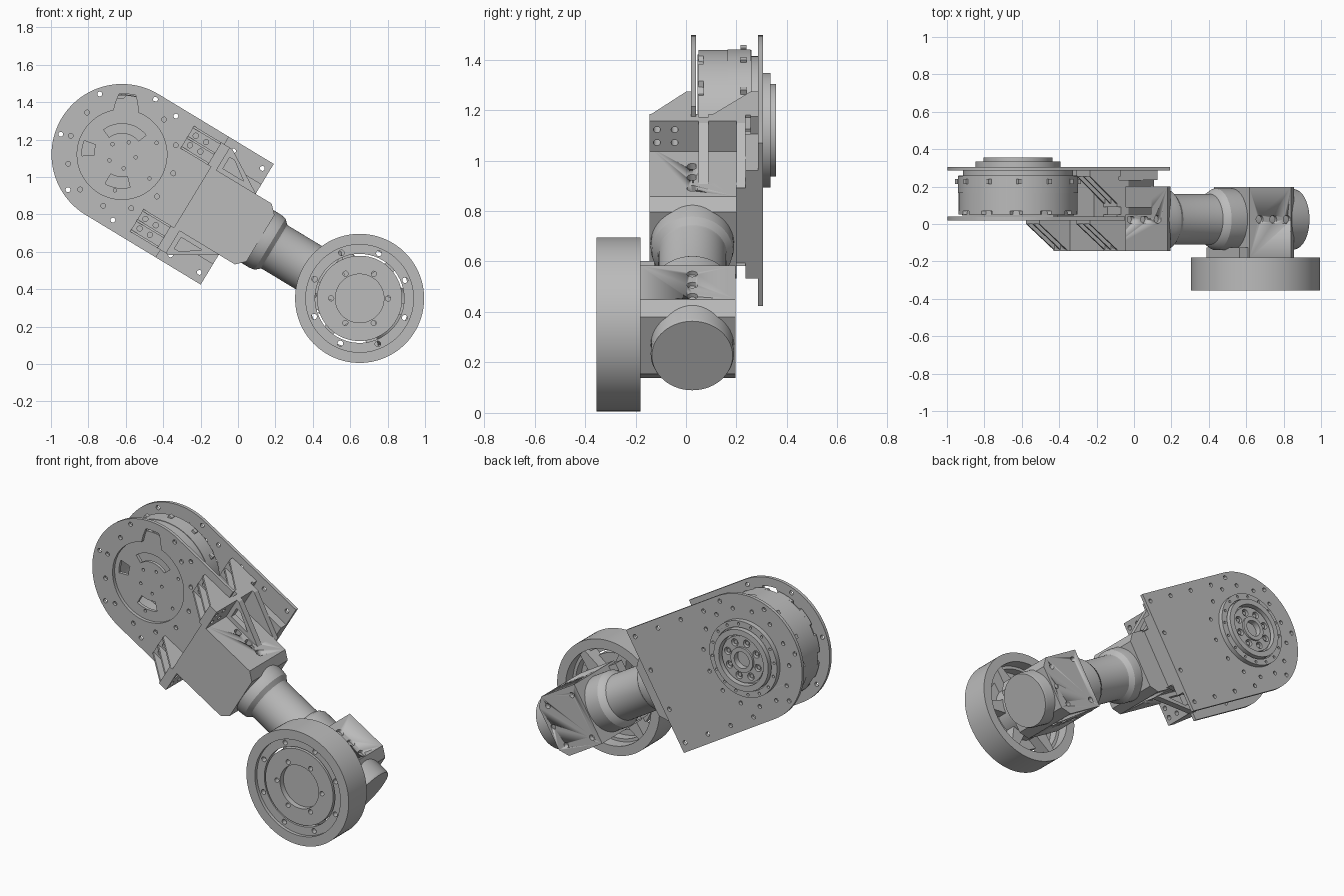
import bpy, bmesh
from math import sin, cos, pi, radians
from mathutils import Matrix, Euler

if "Cube" in bpy.data.objects:
    bpy.data.objects.remove(bpy.data.objects["Cube"])

gray = bpy.data.materials.new("machined gray")
gray.use_nodes = True
gray.diffuse_color = (0.5, 0.5, 0.5, 1)
gray.node_tree.nodes["Principled BSDF"].inputs["Base Color"].default_value = (0.5, 0.5, 0.5, 1)

# Arm frame: u runs from motor to wheel, v across, y is depth
ARM = Matrix.Translation((-0.62, 0, 1.12)) @ Matrix.Rotation(radians(31.2), 4, 'Y')
TURN = {'y': Euler((pi / 2, 0, 0)), 'v': Euler((0, 0, 0)), 'u': Euler((pi / 2, 0, pi / 2))}
AXLE = 1.485   # wheel axis along u
MID = 0.025    # depth of the tube axis


def finish(name, mesh):
    bm = bmesh.new()
    bm.from_mesh(mesh)
    bmesh.ops.remove_doubles(bm, verts=bm.verts, dist=0.0002)
    bmesh.ops.recalc_face_normals(bm, faces=bm.faces)
    bm.to_mesh(mesh)
    bm.free()
    mesh.materials.clear()
    mesh.materials.append(gray)
    mesh.shade_smooth()
    mesh.set_sharp_from_angle(angle=radians(30))
    obj = bpy.data.objects.new(name, mesh)
    bpy.context.collection.objects.link(obj)
    return obj


def prism(name, outlines, lo, hi, axis='y'):
    """Extrude nested outlines (inner ones are holes) from lo to hi."""
    curve = bpy.data.curves.new(name, 'CURVE')
    curve.dimensions = '2D'
    curve.fill_mode = 'BOTH'
    curve.extrude = (hi - lo) / 2
    for pts in outlines:
        spline = curve.splines.new('POLY')
        spline.points.add(len(pts) - 1)
        for p, (x, y) in zip(spline.points, pts):
            p.co = (x, y, 0, 1)
        spline.use_cyclic_u = True
    temp = bpy.data.objects.new("temp", curve)
    bpy.context.collection.objects.link(temp)
    mesh = bpy.data.meshes.new_from_object(temp.evaluated_get(bpy.context.evaluated_depsgraph_get()))
    bpy.data.objects.remove(temp)
    mid = (lo + hi) / 2
    shift = Matrix.Translation((0, 0, -mid if axis == 'y' else mid))
    mesh.transform(ARM @ TURN[axis].to_matrix().to_4x4() @ shift)
    return finish(name, mesh)


def carve(obj, outlines, lo, hi, axis):
    tool = prism("cutter", outlines, lo, hi, axis)
    tool.hide_render = True
    mod = obj.modifiers.new("holes", 'BOOLEAN')
    mod.operation = 'DIFFERENCE'
    mod.object = tool
    bpy.context.view_layer.update()
    mesh = bpy.data.meshes.new_from_object(obj.evaluated_get(bpy.context.evaluated_depsgraph_get()))
    obj.modifiers.clear()
    obj.data = mesh
    bpy.data.objects.remove(tool)


def turned(name, profile):
    """Lathe (u, radius) pairs about the tube axis."""
    bm = bmesh.new()
    vs = [bm.verts.new((u, MID, r)) for u, r in profile]
    es = [bm.edges.new(pair) for pair in zip(vs, vs[1:])]
    bmesh.ops.spin(bm, geom=vs + es, cent=(0, MID, 0), axis=(1, 0, 0), angle=2 * pi, steps=56)
    mesh = bpy.data.meshes.new(name)
    bm.to_mesh(mesh)
    bm.free()
    mesh.transform(ARM)
    return finish(name, mesh)


def circle(r, x=0, y=0, n=64):
    return [(x + r * cos(2 * pi * i / n), y + r * sin(2 * pi * i / n)) for i in range(n)]


def holes(count, ring, r, x=0, y=0, start=0):
    a = [radians(start) + 2 * pi * i / count for i in range(count)]
    return [circle(r, x + ring * cos(t), y + ring * sin(t), 14) for t in a]


def dots(points, r):
    return [circle(r, x, y, 14) for x, y in points]


def box(x0, x1, y0, y1):
    return [(x0, y0), (x1, y0), (x1, y1), (x0, y1)]


def arc_slot(r0, r1, mid, half):
    a = [radians(mid - half + half * i / 6) for i in range(13)]
    return [(r1 * cos(t), r1 * sin(t)) for t in a] + [(r0 * cos(t), r0 * sin(t)) for t in reversed(a)]


def tongue(r, end):
    a = [pi / 2 + pi * i / 40 for i in range(41)]
    return [(r * cos(t), r * sin(t)) for t in a] + [(end, -r), (end, r)]


def chamfered(u0, u1, v, c):
    return [(u0, -v), (u1 - c, -v), (u1, c - v), (u1, v - c), (u1 - c, v), (u0, v)]


# Side plates carrying the motor
def window_radius(deg):
    return 0.24 + 0.085 * max(0, min(1, (16 - abs(deg - 116)) / 8))


window = [(window_radius(d) * cos(radians(d)), window_radius(d) * sin(radians(d))) for d in range(0, 360, 4)]
rim_holes = holes(7, 0.345, 0.013, start=90)[:4] + dots([(0.14, 0.325), (0.14, -0.325)], 0.013)
bolt_ring = [h for i, h in enumerate(holes(12, 0.292, 0.013, start=11)) if i not in (3, 4)]
prism("front_plate", [tongue(0.377, 0.44), window] + rim_holes + bolt_ring, 0.02, 0.04)
edge_holes = dots([(u, s * 0.325) for u in (0.14, 0.32, 0.5, 0.68) for s in (-1, 1)], 0.013)
end_holes = dots([(0.68, -0.12), (0.68, 0.12)], 0.013)
prism("rear_plate", [tongue(0.377, 0.72)] + edge_holes[:2] + edge_holes[6:] + edge_holes[2:6] + end_holes
      + rim_holes[:4] + holes(14, 0.29, 0.012), 0.285, 0.305)

# Motor
slots = [arc_slot(0.115, 0.165, 114, 44), arc_slot(0.15, 0.215, 202, 11), arc_slot(0.12, 0.18, 293, 22)]
prism("motor_face", [circle(0.3)] + slots + holes(5, 0.075, 0.009, start=20)
      + holes(6, 0.195, 0.009, start=-70)[:3], 0.045, 0.065)
notched = [(r * cos(radians(d)), r * sin(radians(d))) for d in range(0, 360, 3)
           for r in [0.298 if d % 30 < 9 else 0.318]]
prism("motor_front_rim", [notched, circle(0.25)], 0.05, 0.07)
prism("motor_shell", [circle(0.318, n=96), circle(0.25)], 0.07, 0.26)
prism("motor_back", [circle(0.295)], 0.22, 0.286)
side = prism("motor_band", [circle(0.321, n=96), circle(0.31)], 0.165, 0.256)
for k in range(6):
    t = pi * k / 6
    u, v = 0.321 * cos(t), 0.321 * sin(t)
    for s in (-1, 1):
        prism("motor_side_screw", [box(s * u - 0.012, s * u + 0.012, s * v - 0.012, s * v + 0.012)], 0.215, 0.24)

# Output bearing on the back
prism("output_flange", [circle(0.228), circle(0.19)] + holes(16, 0.21, 0.008), 0.304, 0.335)
prism("output_ring", [circle(0.184), circle(0.15)], 0.304, 0.356)
prism("output_gap_floor", [circle(0.2)], 0.3, 0.315)
prism("output_carrier", [circle(0.14), circle(0.055)] + holes(8, 0.105, 0.022), 0.304, 0.338)
prism("output_bore", [circle(0.075), circle(0.05)], 0.304, 0.35)
prism("output_pins", holes(8, 0.105, 0.012), 0.304, 0.33)

# Main arm block
body = prism("arm_block", [chamfered(0.44, 0.865, 0.19, 0.045)], -0.145, 0.2)
three = [(0.59, MID), (0.674, MID), (0.758, MID)]
for lo in (-0.22, 0.16):
    carve(body, dots(three, 0.022), lo, lo + 0.06, 'v')
prism("block_spacer", [box(0.36, 0.72, -0.19, 0.19)], 0.04, 0.286)
prism("rear_flange", [box(0.44, 0.72, -0.25, 0.25)], 0.235, 0.286)

# Brackets joining block and plates on both sides
for s in (-1, 1):
    v0, v1 = sorted((s * 0.19, s * 0.33))
    pads = dots([(u, s * v) for u in (0.285, 0.35) for v in (0.23, 0.29)], 0.014)
    prism("bracket_foot", [box(0.25, 0.44, v0, v1)] + pads, 0.0, 0.021)
    prism("rear_bracket_foot", [box(0.25, 0.44, v0, v1)], 0.255, 0.286)
    wall_holes = dots([(y, s * v) for y in (-0.115, -0.045) for v in (0.23, 0.29)], 0.014)
    prism("front_wall", [box(-0.145, 0.05, v0, v1)] + wall_holes, 0.42, 0.475, 'u')
    prism("rear_wall", [box(0.09, 0.236, v0, v1)], 0.42, 0.475, 'u')
    for v in (0.19, 0.254, 0.318):
        lo, hi = sorted((s * v, s * (v + 0.012)))
        prism("bracket_rib", [[(0.25, 0.0), (0.43, -0.145), (0.43, 0.0)]], lo, hi, 'v')
        prism("rear_bracket_rib", [[(0.25, 0.255), (0.43, 0.1), (0.43, 0.255)]], lo, hi, 'v')
    gusset = [(0.445, s * 0.18), (0.445, s * 0.33), (0.49, s * 0.33), (0.74, s * 0.18)]
    slot = [(0.5, s * 0.215), (0.5, s * 0.285), (0.53, s * 0.285), (0.63, s * 0.215)]
    prism("gusset", [gusset, slot], 0.05, 0.09)
    prism("rear_gusset", [gusset], 0.2, 0.236)

# Tube with collars at both ends
turned("arm_tube", [(0.8, 0), (0.8, 0.165), (0.895, 0.165), (0.925, 0.16), (0.95, 0.137), (0.96, 0.135),
                    (1.2, 0.135), (1.21, 0.15), (1.235, 0.165), (1.71, 0.165), (1.725, 0.16), (1.725, 0)])

# Knee block behind the wheel
knee = prism("knee_block", [chamfered(1.335, 1.645, 0.182, 0.05)], -0.185, 0.197)
for lo in (-0.22, 0.155):
    carve(knee, dots([(AXLE + d, MID) for d in (-0.085, 0, 0.085)], 0.022), lo, lo + 0.06, 'v')
carve(knee, dots([(1.385, 0.13), (1.385, -0.13), (1.58, 0.12), (1.58, -0.12), (1.61, 0)], 0.016), 0.17, 0.22, 'y')
prism("knee_foot", [box(1.28, 1.34, -0.17, 0.17)], -0.185, -0.125)

# Wheel
def ring(name, outer, inner, lo, hi, extra=()):
    inside = [circle(inner, AXLE)] if inner else []
    return prism(name, [circle(outer, AXLE, n=96)] + inside + list(extra), lo, hi)


ring("wheel_rim", 0.345, 0.288, -0.355, -0.18)
ring("wheel_web", 0.29, 0.238, -0.335, -0.305, holes(8, 0.262, 0.015, AXLE, 0, 8))
ring("wheel_web_bolts", 0.29, 0.27, -0.305, -0.25)
ring("wheel_disc", 0.228, 0.13, -0.338, -0.28, holes(6, 0.152, 0.014, AXLE, 0, 31))
ring("wheel_hub_floor", 0.14, 0, -0.305, -0.27)
ring("wheel_hub", 0.17, 0, -0.285, -0.18)
for k in range(6):
    t = pi * k / 3 + 0.3
    c, s = cos(t), sin(t)
    shape = [(0.12, -0.05), (0.29, -0.022), (0.29, 0.022), (0.12, 0.05)]
    prism("wheel_spoke", [[(AXLE + a * c - b * s, a * s + b * c) for a, b in shape]], -0.3, -0.215)
